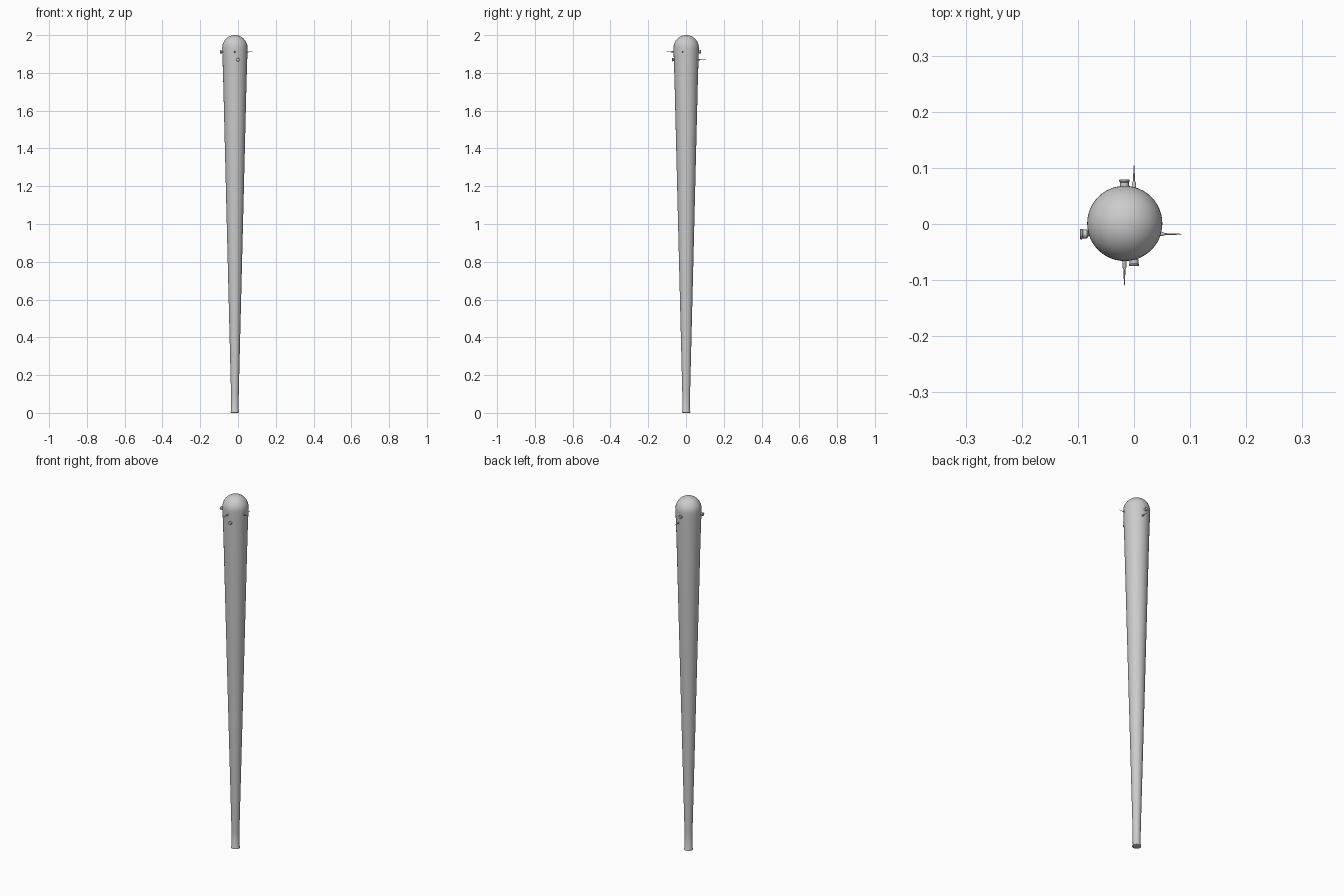
import bpy, bmesh, math
from mathutils import Matrix, Vector

if "Cube" in bpy.data.objects:
    bpy.data.objects.remove(bpy.data.objects["Cube"])


def lathe(name, profile, sides, matrix, angle):
    """Revolve (radius, height) points about local Z, then place the mesh."""
    bm = bmesh.new()
    verts = [bm.verts.new((r, 0, z)) for r, z in profile]
    edges = [bm.edges.new(pair) for pair in zip(verts, verts[1:])]
    bmesh.ops.spin(bm, geom=verts + edges, cent=(0, 0, 0), axis=(0, 0, 1),
                   angle=math.tau, steps=sides, use_merge=False)
    bmesh.ops.remove_doubles(bm, verts=bm.verts, dist=1e-5)
    bm.transform(matrix)
    bmesh.ops.recalc_face_normals(bm, faces=bm.faces)
    mesh = bpy.data.meshes.new(name)
    bm.to_mesh(mesh)
    bm.free()
    obj = bpy.data.objects.new(name, mesh)
    bpy.context.collection.objects.link(obj)
    bpy.ops.object.select_all(action='DESELECT')
    obj.select_set(True)
    bpy.context.view_layer.objects.active = obj
    bpy.ops.object.shade_smooth_by_angle(angle=math.radians(angle))
    return obj


# Tapered club with a flared butt and a domed top
R, DOME_Z = 0.067, 1.933
club = [(0, 0), (0.018, 0), (0.0225, 0.002), (0.0225, 0.006), (0.0195, 0.013),
        (0.0205, 0.1), (0.043, 1.0), (0.0615, 1.75), (0.066, 1.89)]
for i in range(13):
    a = math.pi / 2 * i / 12
    club.append((R * math.cos(a), DOME_Z + R * math.sin(a)))
lathe("club_body", club, 48, Matrix.Translation((-0.0165, 0.001, 0)), 40)


def nail(name, head, direction, length):
    """Nail from the outer face of its head to its point."""
    profile = [(0, 0), (0.0085, 0), (0.0093, 0.001), (0.0093, 0.003),
               (0.0078, 0.005), (0.0078, 0.012), (0.0038, 0.015),
               (0.0036, length - 0.036), (0.0016, length - 0.032),
               (0.0012, length - 0.012), (0, length)]
    rot = Vector(direction).to_track_quat('Z', 'Y').to_matrix().to_4x4()
    lathe(name, profile, 20, Matrix.Translation(head) @ rot, 35)


# Three nails driven right through the thick end
nail("nail_side", (-0.096, -0.018, 1.911), (1, 0, 0), 0.183)
nail("nail_front_point", (-0.017, 0.079, 1.911), (0, -1, 0), 0.192)
nail("nail_back_point", (0, -0.075, 1.87), (0, 1, 0), 0.184)
